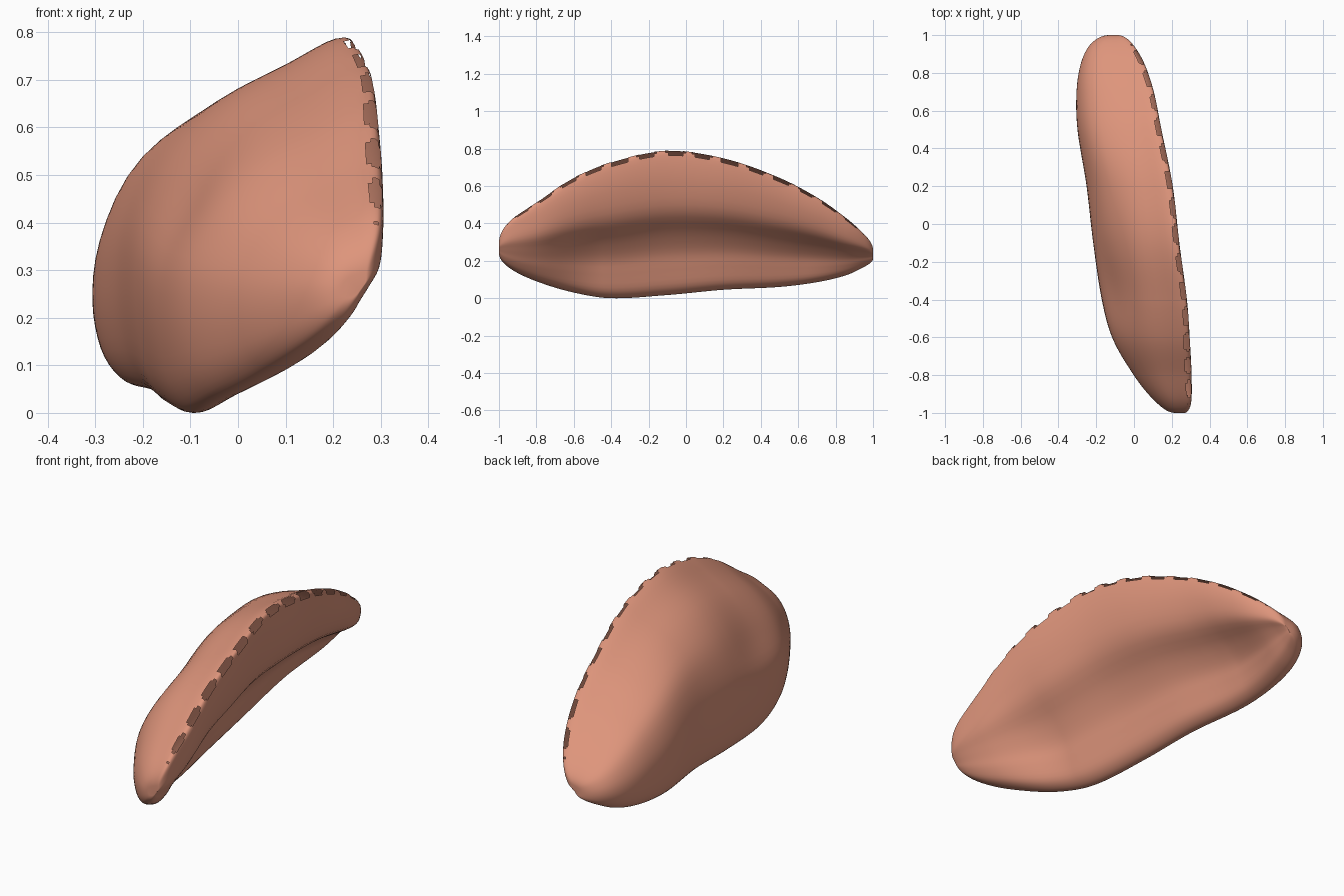
import bpy, bmesh, math
from mathutils import Vector

if "Cube" in bpy.data.objects:
    bpy.data.objects.remove(bpy.data.objects["Cube"])

# stations along the length: y, left x, right x, bottom z, top z
STATIONS = [
    (-1.0, .22, .27, .24, .295), (-.95, .125, .302, .165, .405),
    (-.8, 0, .305, .09, .515), (-.6, -.115, .295, .03, .65),
    (-.4, -.17, .28, 0, .735), (-.1, -.215, .24, .017, .797),
    (.2, -.25, .205, .045, .755), (.5, -.298, .145, .06, .648),
    (.7, -.303, .105, .085, .542), (.85, -.28, .055, .12, .435),
    (.95, -.23, -.005, .165, .345), (1.0, -.13, -.085, .21, .255)]

# cross-section: u in the middle, u at the rounded ends, v
PROFILE = [
    (.94, .88, .985), (.73, .66, .92), (.43, .38, .82), (.18, .16, .67),
    (.03, .03, .48), (0, 0, .3), (.04, .05, .12), (.12, .15, .02),
    (.21, .28, 0), (.32, .49, .05), (.39, .65, .17), (.46, .75, .29),
    (.62, .86, .42), (.87, .97, .57), (.98, 1, .77), (1, .99, .955)]
SUB = 4
N = 200


def catmull(a, b, c, d, t):
    return tuple(.5 * (2*q + (r-p)*t + (2*p-5*q+4*r-s)*t*t + (3*q-p-3*r+s)*t**3)
                 for p, q, r, s in zip(a, b, c, d))


def smooth(t):
    t = max(0, min(1, t))
    return t * t * (3 - 2 * t)


def station(theta):
    """Interpolated limits at y = -cos(theta)."""
    keys = [math.acos(max(-1, min(1, -s[0]))) for s in STATIONS]
    i = 0
    while i < len(keys) - 2 and theta > keys[i + 1]:
        i += 1
    h = keys[i + 1] - keys[i]
    t = (theta - keys[i]) / h
    out = []
    for k in range(1, 5):
        def slope(j):
            lo, hi = max(0, j - 1), min(len(keys) - 1, j + 1)
            return (STATIONS[hi][k] - STATIONS[lo][k]) / (keys[hi] - keys[lo])
        a, b = STATIONS[i][k], STATIONS[i + 1][k]
        out.append((2*t**3-3*t*t+1)*a + (t**3-2*t*t+t)*h*slope(i)
                   + (3*t*t-2*t**3)*b + (t**3-t*t)*h*slope(i + 1))
    return out


# smooth closed cross-section
n = len(PROFILE)
section = [catmull(PROFILE[i-1], PROFILE[i], PROFILE[(i+1) % n], PROFILE[(i+2) % n], k / SUB)
           for i in range(n) for k in range(SUB)]

# curved shell body
bm = bmesh.new()
rings = []
for i in range(N + 1):
    th = math.pi * i / N
    y = -math.cos(th)
    L, R, B, T = station(th)
    w = smooth((-y - .45) / .5) if y < 0 else .5 * smooth((y - .6) / .4)
    full = smooth((y + .15) / .65)
    ring = []
    for j, (um, ue, v) in enumerate(section):
        u = um + (ue - um) * w
        # fuller shoulder towards the rear
        if j < 6 * SUB:
            v += .1 * full * (1 - .6 * u) * math.exp(-((v - .66) / .22)**2)
        p = Vector((L + (R - L) * u, y, B + (T - B) * v))
        # soft dimple on the back slope
        if j < 6 * SUB:
            d = .028 * math.exp(-((y + .35) / .22)**2 - ((v - .62) / .17)**2)
            p += Vector((.7, 0, -.7)) * d
        ring.append(bm.verts.new(p))
    rings.append(ring)

holes = []
m = len(section)
travel = 0
for i in range(N):
    travel += (rings[i+1][-1].co - rings[i][-1].co).length
    y = rings[i][0].co.y
    for j in range(m):
        f = bm.faces.new((rings[i][j], rings[i][(j+1) % m],
                          rings[i+1][(j+1) % m], rings[i+1][j]))
        f.smooth = True
        # row of openings along the ridge
        lim = .7 if j in (m - SUB + 1, m - SUB + 2) else .55
        if j >= m - SUB and -.96 < y < .95 and abs((travel / .15) % 1 - .5) < lim / 2:
            holes.append(f)
for ring in (rings[0], rings[-1]):
    bm.faces.new(ring).smooth = True
bmesh.ops.recalc_face_normals(bm, faces=bm.faces)
bmesh.ops.delete(bm, geom=holes, context='FACES')

# stand on the ground and centre
lo = [min(v.co[k] for v in bm.verts) for k in range(3)]
hi = [max(v.co[k] for v in bm.verts) for k in range(3)]
bmesh.ops.translate(bm, verts=bm.verts,
                    vec=(-(lo[0]+hi[0])/2, -(lo[1]+hi[1])/2, -lo[2]))

mesh = bpy.data.meshes.new("curved_shell")
bm.to_mesh(mesh)
bm.free()
mat = bpy.data.materials.new("terracotta pink")
mat.diffuse_color = (.73, .3, .2, 1)
mat.use_nodes = True
mat.node_tree.nodes["Principled BSDF"].inputs["Base Color"].default_value = mat.diffuse_color
mesh.materials.append(mat)
bpy.context.collection.objects.link(bpy.data.objects.new("curved_shell", mesh))
